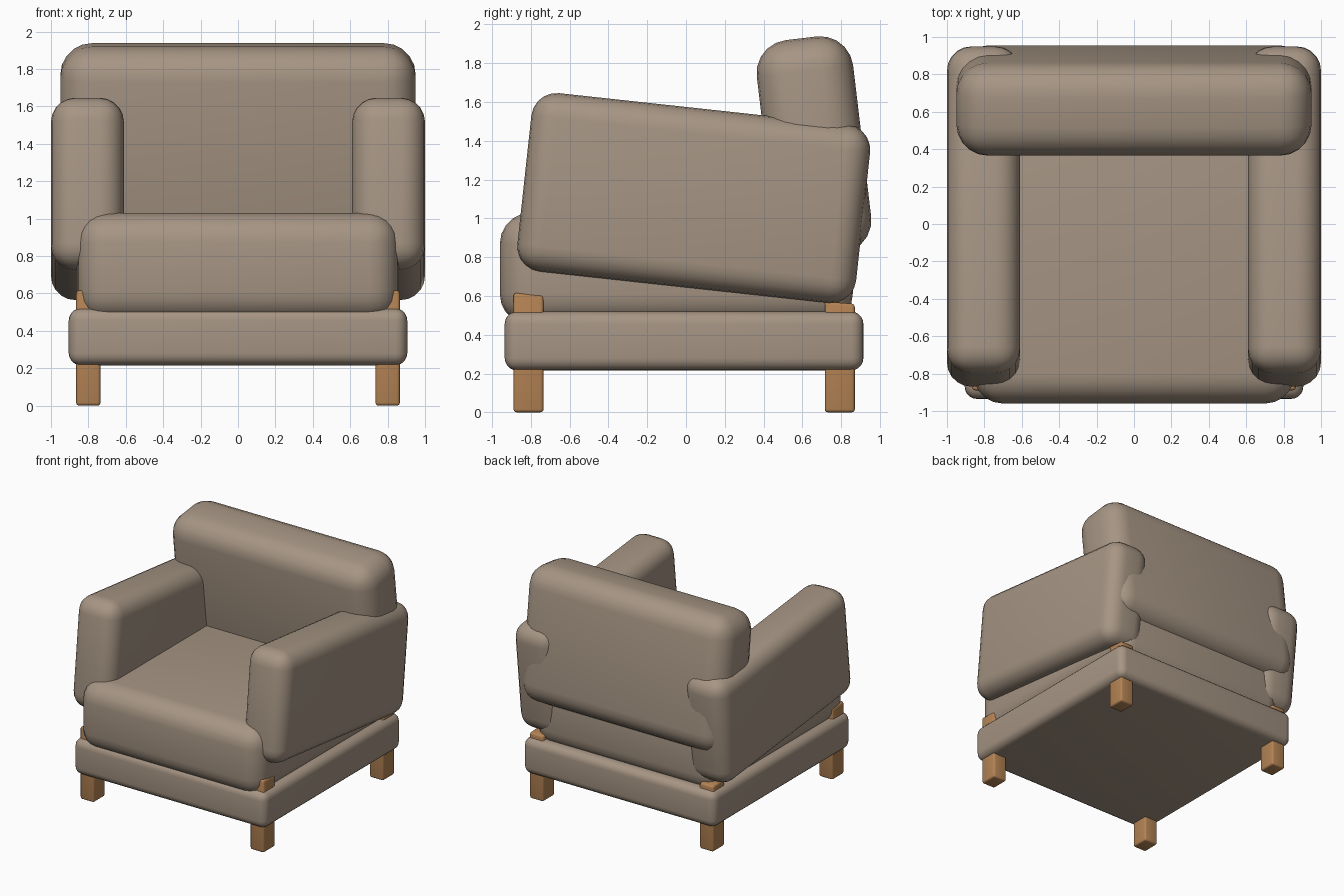
import bpy, bmesh
from math import radians
from mathutils import Matrix, Vector

cube = bpy.data.objects.get("Cube")
if cube:
    bpy.data.objects.remove(cube, do_unlink=True)


def material(name, color):
    m = bpy.data.materials.new(name)
    m.use_nodes = True
    m.diffuse_color = (*color, 1)
    bsdf = m.node_tree.nodes["Principled BSDF"]
    bsdf.inputs["Base Color"].default_value = (*color, 1)
    bsdf.inputs["Roughness"].default_value = 0.8
    return m


fabric = material("taupe_fabric", (0.38, 0.30, 0.23))
wood = material("warm_wood", (0.46, 0.23, 0.09))


def rounded_box(name, center, size, radius, mat, segments=5, tilt=0, slant=0):
    """Box with rounded edges, tilted about x; slant lowers the top to the rear."""
    bm = bmesh.new()
    bmesh.ops.create_cube(bm, size=1, matrix=Matrix.Diagonal((*size, 1)))
    for v in bm.verts:
        if v.co.z > 0:
            v.co.z -= slant * v.co.y
    bmesh.ops.bevel(bm, geom=bm.edges[:], offset=radius, segments=segments,
                    profile=0.5, affect='EDGES', clamp_overlap=True)
    mesh = bpy.data.meshes.new(name)
    bm.to_mesh(mesh)
    bm.free()
    mesh.materials.append(mat)
    obj = bpy.data.objects.new(name, mesh)
    obj.location = Vector(center)
    obj.rotation_euler.x = radians(tilt)
    bpy.context.collection.objects.link(obj)
    bpy.ops.object.select_all(action='DESELECT')
    obj.select_set(True)
    bpy.context.view_layer.objects.active = obj
    bpy.ops.object.shade_smooth_by_angle(angle=radians(40))
    return obj


# Upholstered base and cushions
rounded_box("base", (0, -0.01, 0.368), (1.81, 1.85, 0.305), 0.065, fabric)
rounded_box("seat_cushion", (0, -0.05, 0.74), (1.72, 1.82, 0.58), 0.16, fabric)
rounded_box("back_cushion", (0, 0.66, 1.37), (1.9, 0.5, 1.125), 0.17, fabric, tilt=6.8)

# Arms and legs, one set per side
for side, s in (("left", 1), ("right", -1)):
    rounded_box(side + "_arm", (s * 0.805, 0.04, 1.105), (0.39, 1.757, 0.925),
                0.13, fabric, tilt=-6.2)
    for end, y, top in (("front", -0.812, 0.61), ("back", 0.793, 0.565)):
        rounded_box(f"{end}_{side}_leg", (s * 0.8, y, top / 2), (0.13, 0.155, top),
                    0.016, wood, segments=3, slant=0.08)
